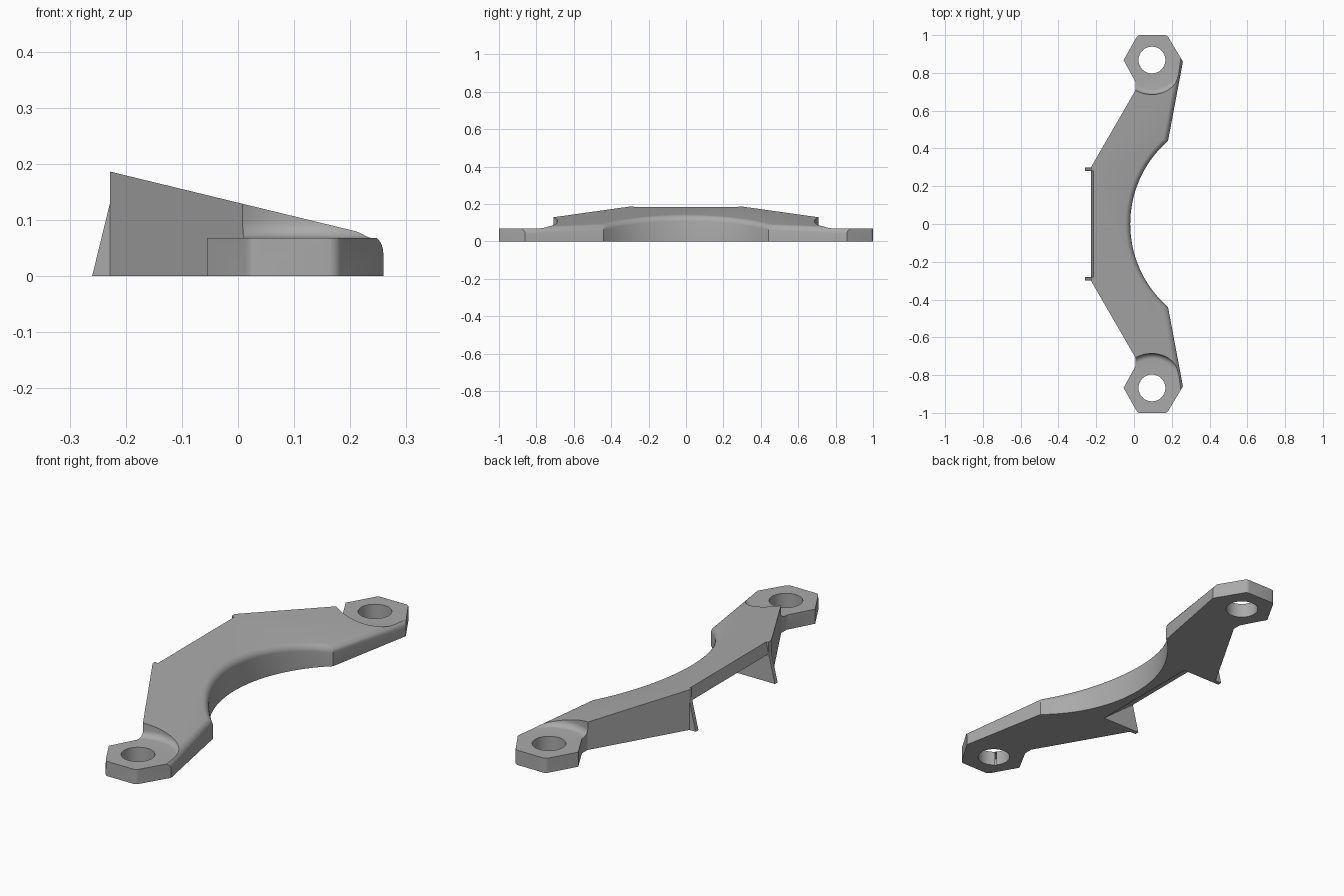
import bpy, bmesh, math
from mathutils import Vector

cube = bpy.data.objects.get("Cube")
if cube:
    bpy.data.objects.remove(cube, do_unlink=True)

grey = bpy.data.materials.new("plain_grey")
grey.use_nodes = True
GREY = (0.40, 0.40, 0.40, 1)
grey.diffuse_color = GREY
grey.node_tree.nodes["Principled BSDF"].inputs["Base Color"].default_value = GREY

HOLE = (0.095, 0.868)          # bolt hole centre, mirrored in y
END = (0.18, 0.44)             # end of the inner arc


def slope(x):
    return 0.131 - 0.243 * x


def make(name, bm):
    bmesh.ops.recalc_face_normals(bm, faces=bm.faces)
    mesh = bpy.data.meshes.new(name)
    bm.to_mesh(mesh)
    bm.free()
    mesh.materials.append(grey)
    obj = bpy.data.objects.new(name, mesh)
    bpy.context.collection.objects.link(obj)
    return obj


def prism(name, points, offset):
    """Extrude a flat polygon by an offset vector."""
    bm = bmesh.new()
    face = bm.faces.new([bm.verts.new(p) for p in points])
    ext = bmesh.ops.extrude_face_region(bm, geom=[face])
    for v in ext["geom"]:
        if isinstance(v, bmesh.types.BMVert):
            v.co += Vector(offset)
    return make(name, bm)


def lathe(name, profile, centre, steps=64):
    """Spin an (r, z) profile, starting and ending on the axis."""
    bm = bmesh.new()
    verts = [bm.verts.new((centre[0] + r, centre[1], z)) for r, z in profile]
    edges = [bm.edges.new(pair) for pair in zip(verts, verts[1:])]
    bmesh.ops.spin(bm, geom=verts + edges, cent=(*centre, 0), axis=(0, 0, 1),
                   angle=2 * math.pi, steps=steps)
    bmesh.ops.remove_doubles(bm, verts=bm.verts, dist=1e-5)
    return make(name, bm)


def cut(target, cutter):
    mod = target.modifiers.new("cut", "BOOLEAN")
    mod.operation = "DIFFERENCE"
    mod.solver = "EXACT"
    mod.object = cutter
    bpy.context.view_layer.objects.active = target
    bpy.ops.object.modifier_apply(modifier=mod.name)
    bpy.data.objects.remove(cutter, do_unlink=True)


# Bracket outline: outer side and hexagonal end, mirrored, then the inner arc
half = [(-0.228, 0.30), (0.009, 0.71), (0.009, 0.75), (-0.055, 0.868),
        (0.02, 1.0), (0.175, 1.0), (0.259, 0.86)]
sag = END[0] + 0.02
radius = (END[1] ** 2 + sag ** 2) / (2 * sag)
sweep = math.asin(END[1] / radius)
STEPS = 32
arc = []
for i in range(STEPS + 1):
    a = sweep * (1 - 2 * i / STEPS)
    arc.append((radius - 0.02 - radius * math.cos(a), radius * math.sin(a)))
outline = half + arc + [(x, -y) for x, y in reversed(half)]

# Body with a sloping top
bm = bmesh.new()
low = [bm.verts.new((x, y, 0)) for x, y in outline]
high = [bm.verts.new((x, y, slope(x))) for x, y in outline]
bm.faces.new(low)
bm.faces.new(high)
count = len(outline)
for i in range(count):
    j = (i + 1) % count
    bm.faces.new((low[i], low[j], high[j], high[i]))
bmesh.ops.recalc_face_normals(bm, faces=bm.faces)

# Round the top edge along the inner side
first = len(half) - 1
rim = [bm.edges.get((high[i], high[i + 1])) for i in range(first, first + len(arc) + 1)]
bmesh.ops.bevel(bm, geom=rim, offset=0.027, offset_type="OFFSET", segments=6,
                profile=0.5, affect="EDGES", clamp_overlap=False)

# Soften the outer corners of the hexagonal ends
corners = [e for e in bm.edges if all(abs(v.co.y) > 0.99 for v in e.verts)
           and abs(e.verts[0].co.z - e.verts[1].co.z) > 0.03]
bmesh.ops.bevel(bm, geom=corners, offset=0.012, segments=4, profile=0.5,
                affect="EDGES")
body = make("bracket_body", bm)

# Filleted round pockets and bolt holes at both ends
FLOOR, FILLET, RIM = 0.068, 0.028, 0.182
pocket = [(0, FLOOR)]
for i in range(7):
    a = math.pi / 2 * i / 6
    pocket.append((RIM - FILLET + FILLET * math.sin(a),
                   FLOOR + FILLET * (1 - math.cos(a))))
pocket += [(RIM, 0.4), (0, 0.4)]
bore = [(0, -0.1), (0.071, -0.1), (0.071, 0.4), (0, 0.4)]
for side in (1, -1):
    centre = (HOLE[0], side * HOLE[1])
    cut(body, lathe("pocket_cutter", pocket, centre))
    cut(body, lathe("bore_cutter", bore, centre))

# Undercut between the two tabs, leaving a thin leaning lip at the top
LIP = 0.28
notch = [(-0.4, -0.05), (0.004, -0.05), (-0.06, 0), (-0.228, 0.131),
         (-0.204, 0.23), (-0.4, 0.23)]
cut(body, prism("notch_cutter", [(x, -LIP, z) for x, z in notch], (0, 2 * LIP, 0)))

# Triangular tabs beside the undercut
tab = [(-0.26, 0), (-0.226, 0), (-0.226, 0.131), (-0.228, 0.131)]
parts = [body]
for side, name in ((1, "back_tab"), (-1, "front_tab")):
    parts.append(prism(name, [(x, side * LIP, z) for x, z in tab],
                       (0, side * 0.02, 0)))

for obj in parts:
    bpy.ops.object.select_all(action="DESELECT")
    obj.select_set(True)
    bpy.context.view_layer.objects.active = obj
    bpy.ops.object.shade_smooth_by_angle(angle=math.radians(30))
